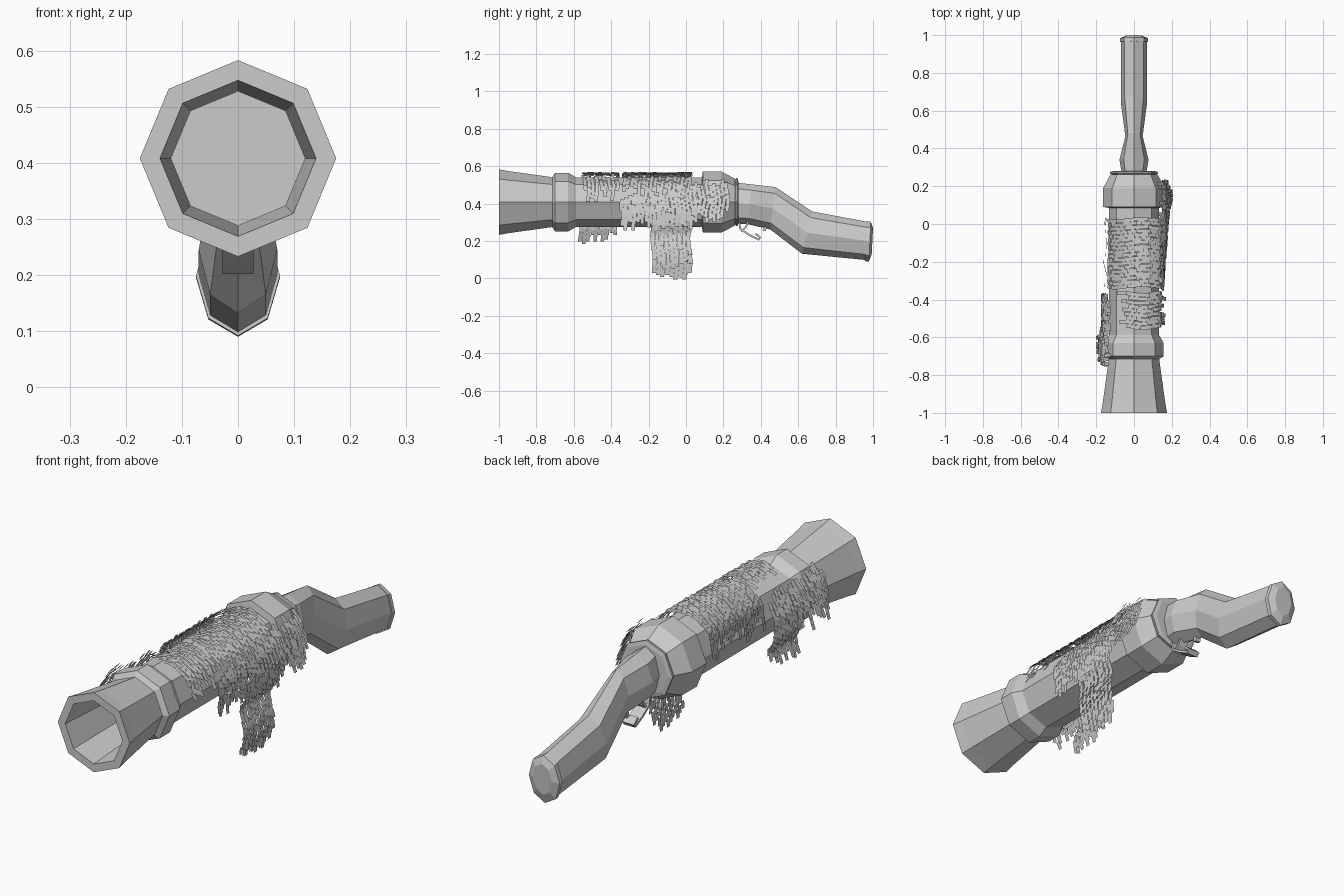
import bpy, bmesh, math, random
from mathutils import Vector

if "Cube" in bpy.data.objects:
    bpy.data.objects.remove(bpy.data.objects["Cube"])

random.seed(4)
CZ = 0.408  # height of the barrel axis


def make(name, verts, faces, fix=True):
    me = bpy.data.meshes.new(name)
    me.from_pydata(verts, [], faces)
    if fix:
        bm = bmesh.new()
        bm.from_mesh(me)
        bmesh.ops.recalc_face_normals(bm, faces=bm.faces)
        bm.to_mesh(me)
        bm.free()
    ob = bpy.data.objects.new(name, me)
    bpy.context.collection.objects.link(ob)
    return ob


def loft(name, rings):
    """Join equal rings of points into a capped shell."""
    n = len(rings[0])
    faces = [(k * n + i, k * n + (i + 1) % n, (k + 1) * n + (i + 1) % n, (k + 1) * n + i)
             for k in range(len(rings) - 1) for i in range(n)]
    faces += [tuple(range(n)), tuple(range((len(rings) - 1) * n, len(rings) * n))]
    return make(name, [p for r in rings for p in r], faces)


def octagon(top, bottom, w):
    """Eight-sided section between a top and a bottom (y, z) point."""
    out = []
    for i in range(8):
        a = math.pi * i / 4
        t = (1 - math.cos(a)) / 2
        out.append((w * math.sin(a), top[0] + (bottom[0] - top[0]) * t,
                    top[1] + (bottom[1] - top[1]) * t))
    return out


def turned(name, profile):
    """Octagonal body along y from (y, radius) pairs."""
    return loft(name, [octagon((y, CZ + r), (y, CZ - r), r) for y, r in profile])


def strip(name, path, w, th):
    """Flat bar of width w following a (y, z) path."""
    rings = []
    for i, p in enumerate(path):
        a, b = Vector(path[max(i - 1, 0)]), Vector(path[min(i + 1, len(path) - 1)])
        d = (b - a).normalized()
        n = Vector((-d.y, d.x)) * th / 2
        rings.append([(s * w, p[0] + q * n.x, p[1] + q * n.y)
                      for s, q in ((-1, -1), (1, -1), (1, 1), (-1, 1))])
    return loft(name, rings)


# Flared barrel: outside, then back in through the bore
turned("barrel", [(0.10, 0.095), (0.10, 0.132), (-0.58, 0.132), (-0.72, 0.134), (-0.95, 0.166),
                  (-1.0, 0.175), (-1.0, 0.139), (-0.72, 0.12), (-0.1, 0.095), (0.08, 0.05)])
# Raised collar behind the flare
turned("barrel_collar", [(-0.585, 0.131), (-0.63, 0.157), (-0.70, 0.157), (-0.715, 0.133)])
# Breech block and the thin plate behind it
turned("breech", [(0.085, 0.13), (0.09, 0.163), (0.19, 0.163), (0.262, 0.125)])
turned("breech_plate", [(0.262, 0.118), (0.268, 0.128), (0.276, 0.128), (0.28, 0.11)])

# Bent stock and butt cap
loft("stock", [octagon(*s) for s in (
    ((0.27, 0.512), (0.27, 0.292), 0.065), ((0.35, 0.503), (0.33, 0.29), 0.077),
    ((0.48, 0.488), (0.45, 0.262), 0.046), ((0.675, 0.358), (0.62, 0.132), 0.07),
    ((0.975, 0.302), (0.965, 0.098), 0.07))])
loft("butt_cap", [octagon(*s) for s in (
    ((0.968, 0.306), (0.958, 0.092), 0.075), ((0.988, 0.302), (0.978, 0.09), 0.075),
    ((1.0, 0.27), (0.993, 0.13), 0.045))])

# Trigger guard and trigger
strip("trigger_guard", [(0.285, 0.30), (0.29, 0.265), (0.34, 0.232), (0.39, 0.207),
                        (0.398, 0.217), (0.372, 0.24)], 0.028, 0.01)
strip("guard_brace", [(0.295, 0.25), (0.32, 0.275), (0.335, 0.31)], 0.022, 0.01)
strip("trigger", [(0.415, 0.31), (0.425, 0.285), (0.418, 0.255)], 0.012, 0.018)


def sample(path, t):
    """Point at fraction t of the length of an (x, z) path."""
    pts = [Vector(p) for p in path]
    lens = [(b - a).length for a, b in zip(pts, pts[1:])]
    d = max(0, min(1, t)) * sum(lens)
    for a, b, l in zip(pts, pts[1:], lens):
        if d <= l:
            return a.lerp(b, d / l)
        d -= l
    return pts[-1]


def net(name, y0, y1, path_a, path_b=None, bulge=0.0, rag=2, w=0.019, pitch=0.024):
    """Ragged cloth of small overlapping tiles, draped along the paths."""
    path_b = path_b or path_a
    length = sum((Vector(b) - Vector(a)).length for a, b in zip(path_b, path_b[1:]))
    rows, cols = round(length / pitch), round((y1 - y0) / (w + 0.002))
    verts, faces = [], []
    for c in range(cols):
        u = (c + 0.5) / cols
        lo, hi = random.randint(0, rag), rows - random.randint(0, rag)
        for r in range(lo, hi):
            t = (r + 0.5 * (c % 2) + 0.25) / rows
            p = sample(path_a, t).lerp(sample(path_b, t), u)
            d = (sample(path_a, t + 0.04).lerp(sample(path_b, t + 0.04), u)
                 - sample(path_a, t - 0.04).lerp(sample(path_b, t - 0.04), u)).normalized()
            n = Vector((-d.y, d.x))
            if n.dot(p - Vector((0, 0.4))) < 0:
                n = -n
            p = p + n * (random.uniform(-0.003, 0.003) - bulge * (2 * u - 1) ** 2)
            y = y0 + (y1 - y0) * u + 0.006 * math.sin(9 * t + name.count("e"))
            skew = random.uniform(-0.003, 0.003)
            h = 0.016
            a, b = p - d * h - n * 0.003, p + d * h + n * 0.004
            quad = [(a.x, y - w / 2, a.y), (a.x, y + w / 2, a.y),
                    (b.x, y + w / 2 + skew, b.y), (b.x, y - w / 2 + skew, b.y)]
            if n.x * d.y - n.y * d.x > 0:
                quad.reverse()
            k = len(verts)
            verts += quad
            faces.append((k, k + 1, k + 2, k + 3))
    make(name, verts, faces, fix=False)


# Netting over the top of the barrel
net("net_top_rear", -0.34, 0.03, [(-0.158, 0.40), (-0.13, 0.50), (-0.06, 0.552), (0, 0.563),
                                  (0.07, 0.55), (0.13, 0.50), (0.155, 0.44)])
net("net_top_front", -0.555, -0.36, [(-0.08, 0.545), (0, 0.563), (0.07, 0.55),
                                     (0.13, 0.50), (0.16, 0.42)])
# Netting down the right side, from barrel back over the breech
shoulder = [(0.135, 0.535), (0.165, 0.48), (0.185, 0.40), (0.2, 0.31)]
net("net_right_side", -0.35, 0.06, [(0.148, 0.44), (0.155, 0.40), (0.15, 0.34), (0.14, 0.27)],
    [(0.13, 0.52), (0.165, 0.46), (0.185, 0.38), (0.175, 0.26)])
net("net_breech", 0.04, 0.23, shoulder, bulge=0.02)
# Long hanging tail on the right
net("net_tail", -0.185, 0.03, [(0.175, 0.36), (0.165, 0.29), (0.14, 0.24), (0.153, 0.15),
                               (0.15, 0.09), (0.125, 0.005)], w=0.022, rag=1)
# Left side: drape over the collar and a short tail
net("net_collar", -0.75, -0.55, [(-x, z) for x, z in shoulder], bulge=0.025)
net("net_left_tail", -0.57, -0.37, [(-0.13, 0.51), (-0.165, 0.42), (-0.17, 0.33),
                                    (-0.14, 0.27), (-0.147, 0.195)])
